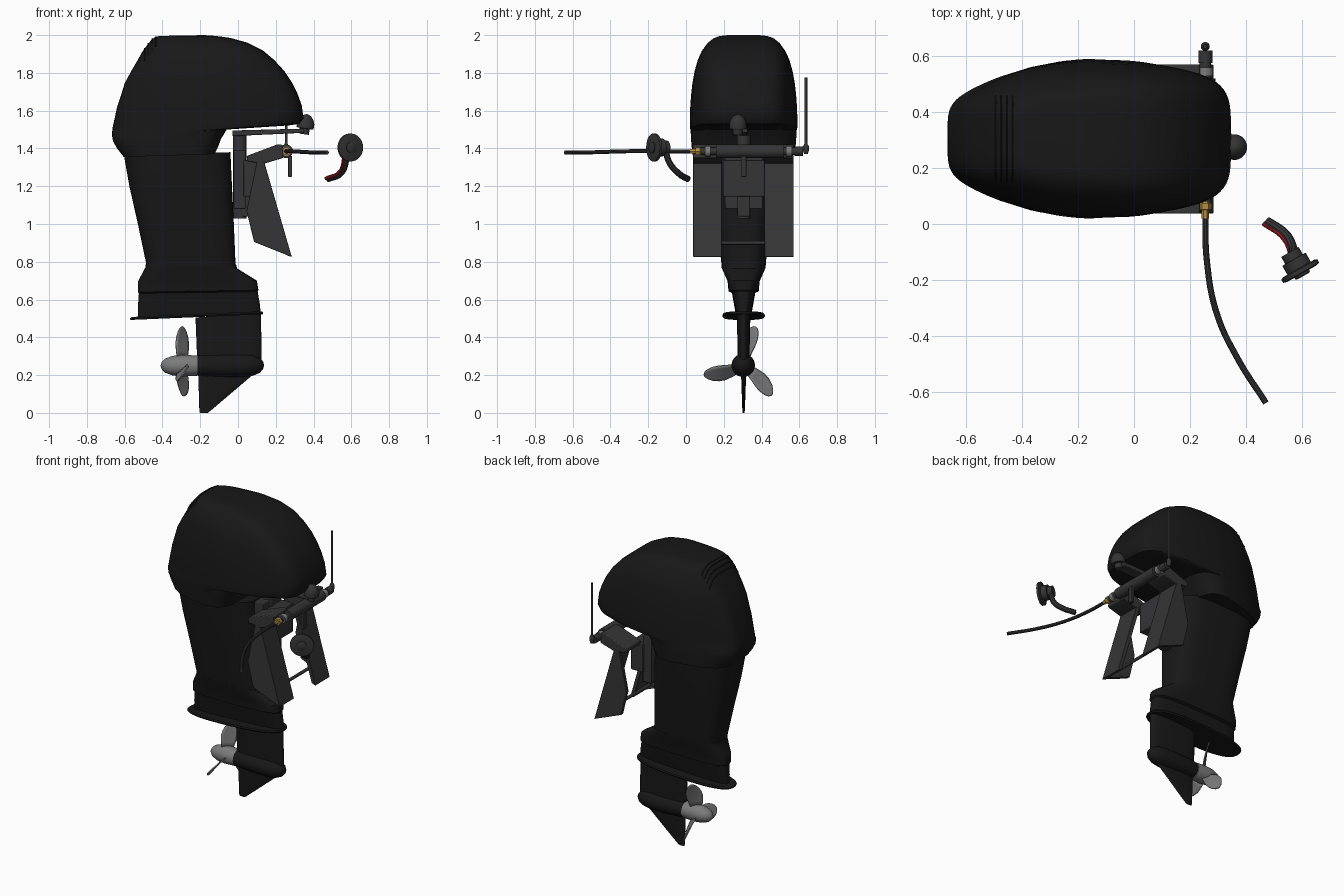
import bpy, bmesh, math
from mathutils import Vector

if "Cube" in bpy.data.objects:
    bpy.data.objects.remove(bpy.data.objects["Cube"])

YC = 0.305  # centre line of the motor


def mat(name, r, g, b):
    m = bpy.data.materials.new(name)
    m.diffuse_color = (r, g, b, 1)
    m.use_nodes = True
    m.node_tree.nodes["Principled BSDF"].inputs["Base Color"].default_value = m.diffuse_color
    return m


BLACK = mat("black", .009, .009, .009)
GREY = mat("dark_grey", .035, .035, .037)
STEEL = mat("steel", .2, .2, .2)
GOLD = mat("brass", .45, .27, .06)
RED = mat("red", .4, .01, .02)


def finish(ob, m, angle=35):
    ob.data.materials.append(m)
    bpy.ops.object.select_all(action='DESELECT')
    ob.select_set(True)
    bpy.context.view_layer.objects.active = ob
    bpy.ops.object.shade_smooth_by_angle(angle=math.radians(angle))
    return ob


def mesh(name, verts, faces, m, angle=35):
    me = bpy.data.meshes.new(name)
    me.from_pydata(verts, [], faces)
    bm = bmesh.new()
    bm.from_mesh(me)
    bmesh.ops.recalc_face_normals(bm, faces=bm.faces)
    bm.to_mesh(me)
    bm.free()
    ob = bpy.data.objects.new(name, me)
    bpy.context.collection.objects.link(ob)
    return finish(ob, m, angle)


def skin(name, rings, m, angle=35):
    n = len(rings[0])
    faces = [(i * n + j, i * n + (j + 1) % n, (i + 1) * n + (j + 1) % n, (i + 1) * n + j)
             for i in range(len(rings) - 1) for j in range(n)]
    faces += [tuple(range(n)), tuple(range((len(rings) - 1) * n, len(rings) * n))]
    return mesh(name, [v for r in rings for v in r], faces, m, angle)


def loft(name, secs, m, e=.5, width=lambda x: 1, n=64, angle=35):
    """Stack of superellipse sections: x_min, z there, x_max, z there, half width."""
    rings = []
    for x0, z0, x1, z1, s in secs:
        ring = []
        for k in range(n):
            t = 2 * math.pi * k / n
            c, d = math.cos(t), math.sin(t)
            u = math.copysign(abs(c) ** e, c)
            x = (x0 + x1) / 2 + (x1 - x0) / 2 * u
            y = YC + width(x) * s * math.copysign(abs(d) ** e, d)
            ring.append((x, y, z0 + (z1 - z0) * (u + 1) / 2))
        rings.append(ring)
    return skin(name, rings, m, angle)


def lathe(name, origin, axis, prof, m, n=28):
    """Revolve (distance, radius) pairs about an axis."""
    q = Vector(axis).to_track_quat('Z', 'Y')
    rings = [[Vector(origin) + q @ Vector((r * math.cos(2 * math.pi * k / n),
              r * math.sin(2 * math.pi * k / n), d)) for k in range(n)] for d, r in prof]
    return skin(name, rings, m)


def rod(name, a, b, r, m):
    d = Vector(b) - Vector(a)
    return lathe(name, a, d, [(0, r), (d.length, r)], m, 20)


def prism(name, prof, y0, y1, m, bevel=.005):
    """Side profile in x, z extruded along y."""
    ob = skin(name, [[(x, y, z) for x, z in prof] for y in (y0, y1)], m)
    b = ob.modifiers.new("bevel", 'BEVEL')
    b.width, b.segments = bevel, 2
    return ob


def box(name, x0, x1, y0, y1, z0, z1, m):
    return prism(name, [(x0, z0), (x1, z0), (x1, z1), (x0, z1)], y0, y1, m)


def tube(name, pts, r, m):
    cu = bpy.data.curves.new(name, 'CURVE')
    cu.dimensions = '3D'
    cu.bevel_depth, cu.bevel_resolution, cu.use_fill_caps = r, 3, True
    sp = cu.splines.new('BEZIER')
    sp.bezier_points.add(len(pts) - 1)
    for p, co in zip(sp.bezier_points, pts):
        p.co = co
        p.handle_left_type = p.handle_right_type = 'AUTO'
    ob = bpy.data.objects.new(name, cu)
    bpy.context.collection.objects.link(ob)
    bpy.ops.object.select_all(action='DESELECT')
    ob.select_set(True)
    bpy.context.view_layer.objects.active = ob
    bpy.ops.object.convert(target='MESH')
    return finish(bpy.context.object, m)


# Engine cowl: plan width along x (smoothed), sections stacked in z
PLAN = [(-.67, .16), (-.6, .178), (-.5, .215), (-.4, .25), (-.26, .28), (-.15, .287),
        (0, .28), (.15, .258), (.3, .245), (.36, .24)]


def lerp_plan(x):
    for (a, p), (b, q) in zip(PLAN, PLAN[1:]):
        if x <= b:
            return p + (q - p) * max(0, (x - a) / (b - a))
    return PLAN[-1][1]


def plan(x):
    return sum(lerp_plan(x + .02 * k) for k in range(-3, 4)) / 7


cowl = loft("engine_cowl", [
    (-.605, 1.355, -.125, 1.37, .98), (-.64, 1.40, -.105, 1.41, .99),
    (-.66, 1.435, -.09, 1.45, 1), (-.667, 1.465, -.06, 1.5, 1),
    (-.666, 1.49, .27, 1.522, 1), (-.663, 1.515, .325, 1.53, 1),
    (-.655, 1.55, .347, 1.56, 1), (-.64, 1.62, .337, 1.63, .99),
    (-.62, 1.68, .315, 1.69, .975), (-.6, 1.745, .285, 1.75, .95),
    (-.565, 1.81, .245, 1.81, .91), (-.53, 1.87, .19, 1.87, .85),
    (-.505, 1.915, .13, 1.92, .775), (-.475, 1.955, .05, 1.96, .67),
    (-.455, 1.98, -.04, 1.985, .56), (-.43, 1.993, -.12, 1.996, .45),
    (-.40, 1.996, -.18, 2.0, .33)], BLACK, .43, plan, angle=45)

# Vent ribs laid over the rear shoulder of the cowl
bpy.context.view_layer.update()
for i in range(4):
    pts = []
    for k in range(9):
        hit, loc, *_ = cowl.ray_cast((-.495 + .02 * i, YC - .152 + .038 * k, 3), (0, 0, -1))
        if hit and loc.z > 1.75:
            pts.append(loc)
    if len(pts) > 2:
        tube(f"vent_rib_{i + 1}", pts, .0035, BLACK)

# Midsection leg, collar and anti-ventilation plate
loft("leg", [(-.605, 1.37, -.04, 1.38, .175), (-.575, 1.2, -.032, 1.2, .16),
             (-.53, 1.0, -.022, 1.0, .14), (-.485, .785, -.013, .785, .117)], BLACK, .6)
loft("collar", [(-.488, .79, -.01, .785, .118), (-.49, .77, -.005, .765, .116),
                (-.53, .695, .10, .70, .085), (-.53, .64, .108, .65, .08),
                (-.525, .632, .104, .642, .062), (-.53, .56, .115, .58, .05),
                (-.53, .505, .12, .53, .04)], BLACK, .6, angle=25)
loft("anti_ventilation_plate", [(-.57, .492, .13, .522, .108), (-.572, .5, .133, .53, .113),
                                (-.56, .508, .13, .538, .108)], BLACK, .75)

# Gearcase strut, skeg and torpedo
loft("gearcase_strut", [(-.225, .505, .122, .53, .036), (-.215, .25, .125, .25, .03)], BLACK, .8)
loft("skeg", [(-.215, .25, .12, .25, .016), (-.21, .19, .065, .19, .013),
              (-.205, .02, -.135, .02, .007), (-.202, 0, -.16, 0, .005)], BLACK, .8)
lathe("gearcase_torpedo", (-.22, YC - .002, .252), (1, 0, 0),
      [(0, .05), (.03, .056), (.15, .062), (.25, .062), (.3, .055), (.335, .04), (.352, .022), (.358, .002)], BLACK)

# Propeller
lathe("propeller_hub", (-.215, YC, .25), (-1, 0, 0),
      [(0, .054), (.08, .057), (.13, .052), (.17, .038), (.188, .02), (.195, .002)], STEEL)
for i, deg in enumerate((85, 205, 325)):
    a = math.radians(deg)
    rad, tan = Vector((0, math.cos(a), math.sin(a))), Vector((0, -math.sin(a), math.cos(a)))
    verts, cols = [], 7
    for r, chord in ((.04, .07), (.08, .09), (.12, .105), (.155, .1), (.185, .075), (.203, .045), (.212, .012)):
        pitch = math.radians(52 - 100 * r)
        for k in range(cols):
            c = chord * (k / (cols - 1) - .5)
            p = Vector((-.295, YC, .25)) + rad * (r - 1.5 * c * c)
            verts.append(p + tan * (c * math.cos(pitch) - .9 * r * r) - Vector((c * math.sin(pitch), 0, 0)))
    faces = [(j * cols + k, j * cols + k + 1, (j + 1) * cols + k + 1, (j + 1) * cols + k)
             for j in range(6) for k in range(cols - 1)]
    blade = mesh(f"propeller_blade_{i + 1}", verts, faces, STEEL)
    s = blade.modifiers.new("thickness", 'SOLIDIFY')
    s.thickness, s.offset = .007, 0

# Swivel bracket and steering arm
rod("swivel_tube", (.01, YC, 1.03), (.01, YC, 1.47), .036, GREY)
box("swivel_plate", -.025, .04, YC - .1, YC + .1, 1.08, 1.39, GREY)
box("swivel_block", .03, .12, YC - .11, YC + .11, 1.145, 1.34, GREY)
box("swivel_lug", .02, .09, YC - .033, YC + .033, 1.04, 1.15, GREY)
prism("steering_arm", [(-.03, 1.465), (.35, 1.483), (.35, 1.505), (-.03, 1.495)], YC - .06, YC + .02, GREY)
lathe("steering_knob", (.35, .275, 1.475), (.15, 0, 1),
      [(0, .025), (.03, .025), (.032, .045), (.06, .046), (.08, .038), (.1, .022), (.108, .002)], GREY)

# Transom clamps, one each side: outer cheek, front flange, top arm
for side, y0, y1, c0 in (("left", .037, .19, .037), ("right", .415, .57, .545)):
    prism(f"clamp_cheek_{side}", [(.1, 1.335), (.14, 1.325), (.285, .825), (.085, .905), (.045, 1.07)],
          c0, c0 + .025, GREY, .003)
    prism(f"clamp_flange_{side}", [(.112, 1.325), (.14, 1.325), (.285, .825), (.257, .835)], y0, y1, GREY, .003)
    prism(f"clamp_arm_{side}", [(.045, 1.36), (.205, 1.42), (.235, 1.42), (.24, 1.35), (.14, 1.32), (.05, 1.33)],
          y0, y1, GREY)
rod("clamp_tie_rod", (.2, .05, .9), (.2, .56, .9), .01, GREY)

# Steering cylinder with collars, brass fitting and end ball
X, Z = .255, 1.385
rod("steering_rod", (X, .08, Z), (X, .615, Z), .02, GREY)
rod("steering_cylinder", (X, .16, Z), (X, .52, Z), .036, GREY)
for i, y in enumerate((.1, .53)):
    rod(f"cylinder_collar_{i + 1}", (X, y, Z), (X, y + .03, Z), .028, STEEL)
rod("rod_end", (X, .575, Z), (X, .62, Z), .025, GREY)
lathe("brass_fitting", (X, .02, Z), (0, 1, 0),
      [(0, .013), (.03, .013), (.031, .024), (.055, .024), (.056, .016), (.08, .016)], GOLD, 6)
lathe("end_ball", (X, .635, Z - .015), (0, 0, 1), [(0, .01), (.02, .016), (.04, .016), (.055, .008)], GREY, 16)
rod("upright_rod", (X, .635, Z), (X, .635, 1.775), .007, GREY)
prism("hanging_clip", [(.265, 1.25), (.287, 1.25), (.287, 1.36), (.265, 1.36)], YC - .015, YC + .015, GREY, .003)

# Control hose
tube("control_hose", [(X, .03, Z), (.26, -.125, Z), (.296, -.32, Z), (.37, -.48, 1.38), (.472, -.64, 1.378)], .011, GREY)

# Loose round switch with its cable and red wire
ax = Vector((-.49, .87, 0))
lathe("switch_flange", (.6, -.178, 1.405), ax, [(0, .06), (.004, .074), (.018, .074), (.022, .064)], GREY)
lathe("switch_body", (.597, -.17, 1.405), ax, [(0, .048), (.05, .048), (.051, .036), (.08, .036)], GREY)
lathe("switch_button", (.6, -.178, 1.405), -ax, [(-.01, .03), (.006, .03), (.01, .024)], GREY)
path = [(.568, -.11, 1.39), (.568, -.085, 1.32), (.54, -.035, 1.265), (.475, .01, 1.238)]
tube("switch_cable", path, .017, GREY)
tube("red_wire", [(x - .012, y - .008, z + .002) for x, y, z in path], .009, RED)
